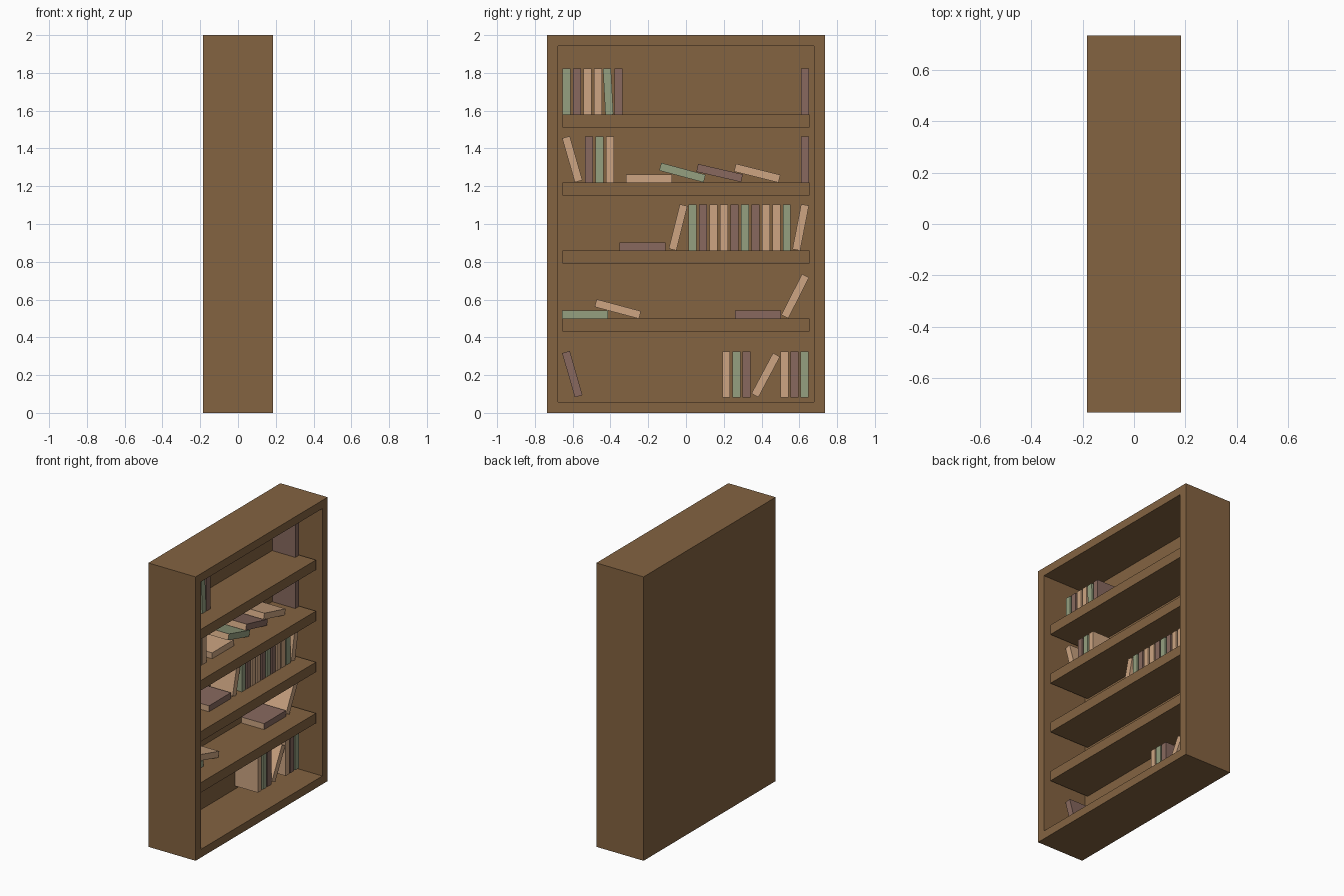
import bpy
import bmesh
import math
from mathutils import Matrix

if "Cube" in bpy.data.objects:
    bpy.data.objects.remove(bpy.data.objects["Cube"], do_unlink=True)


def material(name, rgb):
    mat = bpy.data.materials.new(name)
    mat.use_nodes = True
    mat.diffuse_color = (*rgb, 1)
    mat.node_tree.nodes["Principled BSDF"].inputs["Base Color"].default_value = (*rgb, 1)
    return mat


WOOD = material("brown wood", (0.23, 0.125, 0.053))
TAN = material("tan paper", (0.61, 0.376, 0.223))
COVERS = {
    "g": ("green", material("sage green cover", (0.30, 0.35, 0.216))),
    "p": ("purple", material("dusty purple cover", (0.246, 0.141, 0.114))),
    "t": ("tan", TAN),
}

WIDTH, DEPTH, HEIGHT = 1.47, 0.368, 2.0
FRAME = 0.082
BACK_X = -0.16
SHELF_TOPS = {"bottom": 0.082, "low": 0.5, "middle": 0.86, "high": 1.22, "top": 1.58}
BOOK = (0.177, 0.042, 0.243)   # depth, thickness, length


def box(size, centre):
    bm = bmesh.new()
    bmesh.ops.create_cube(bm, size=1)
    bmesh.ops.scale(bm, vec=size, verts=bm.verts)
    bmesh.ops.translate(bm, vec=centre, verts=bm.verts)
    return bm


def finish(bm, name, mats):
    mesh = bpy.data.meshes.new(name)
    bm.to_mesh(mesh)
    bm.free()
    for mat in mats:
        mesh.materials.append(mat)
    obj = bpy.data.objects.new(name, mesh)
    bpy.context.collection.objects.link(obj)
    return obj


# Case: a block whose open side is inset and pushed in to the back panel
bm = box((DEPTH, WIDTH, HEIGHT), (0, 0, HEIGHT / 2))
bm.normal_update()
opening = [f for f in bm.faces if f.normal.x > 0.9]
bmesh.ops.inset_region(bm, faces=opening, thickness=FRAME)
pushed = bmesh.ops.extrude_face_region(bm, geom=opening)
bmesh.ops.delete(bm, geom=opening, context="FACES")
bottom_verts = [v for v in pushed["geom"] if isinstance(v, bmesh.types.BMVert)]
bmesh.ops.translate(bm, vec=(BACK_X - DEPTH / 2, 0, 0), verts=bottom_verts)
bmesh.ops.recalc_face_normals(bm, faces=bm.faces)
finish(bm, "bookcase_frame", [WOOD])

# Shelves, set slightly behind the front edge of the frame
for level, z in SHELF_TOPS.items():
    if level != "bottom":
        front = 0.15
        size = (front - BACK_X, WIDTH - 2 * FRAME, 0.07)
        finish(box(size, ((front + BACK_X) / 2, 0, z - 0.035)), level + "_shelf", [WOOD])


# Books: coloured cover, paper on the two ends and the edge facing the back
def book(colour, level, y, z, lean=0):
    label, cover = COVERS[colour]
    bm = box(BOOK, (0, 0, 0))
    bm.normal_update()
    for f in bm.faces:
        f.material_index = int(abs(f.normal.z) > 0.9 or f.normal.x < -0.9)
    obj = finish(bm, f"{level}_{label}_book", [cover, TAN])
    obj.matrix_world = (Matrix.Translation((BACK_X + 0.004 + BOOK[0] / 2, y, z))
                        @ Matrix.Rotation(math.radians(lean), 4, "X"))


# Upright runs: level, colours in order, first position, spacing
runs = [
    ("top", "gpttgp", -0.632, 0.055), ("top", "p", 0.63, 0),
    ("high", "pgt", -0.513, 0.055), ("high", "p", 0.63, 0),
    ("middle", "gpttpgpttg", 0.034, 0.0555),
    ("bottom", "tgp", 0.213, 0.054), ("bottom", "tpg", 0.522, 0.053),
]
for level, colours, start, step in runs:
    for i, colour in enumerate(colours):
        lean = 3 if (level, i) == ("top", 4) else 0
        book(colour, level, start + i * step, SHELF_TOPS[level] + BOOK[2] / 2, lean)

# Leaning and lying books: colour, level, y, z above the shelf, lean
loose = [
    ("t", "high", -0.602, 0.123, 16), ("t", "high", -0.196, 0.021, 90),
    ("g", "high", -0.019, 0.052, 75), ("p", "high", 0.178, 0.05, 77),
    ("t", "high", 0.377, 0.049, 76),
    ("p", "middle", -0.231, 0.021, 90), ("t", "middle", -0.042, 0.122, -14),
    ("t", "middle", 0.607, 0.122, -11),
    ("g", "low", -0.534, 0.021, 90), ("t", "low", -0.361, 0.05, 75),
    ("p", "low", 0.382, 0.021, 90), ("t", "low", 0.578, 0.118, -27),
    ("p", "bottom", -0.602, 0.123, 16), ("t", "bottom", 0.422, 0.118, -28),
]
for colour, level, y, rise, lean in loose:
    book(colour, level, y, SHELF_TOPS[level] + rise, lean)
